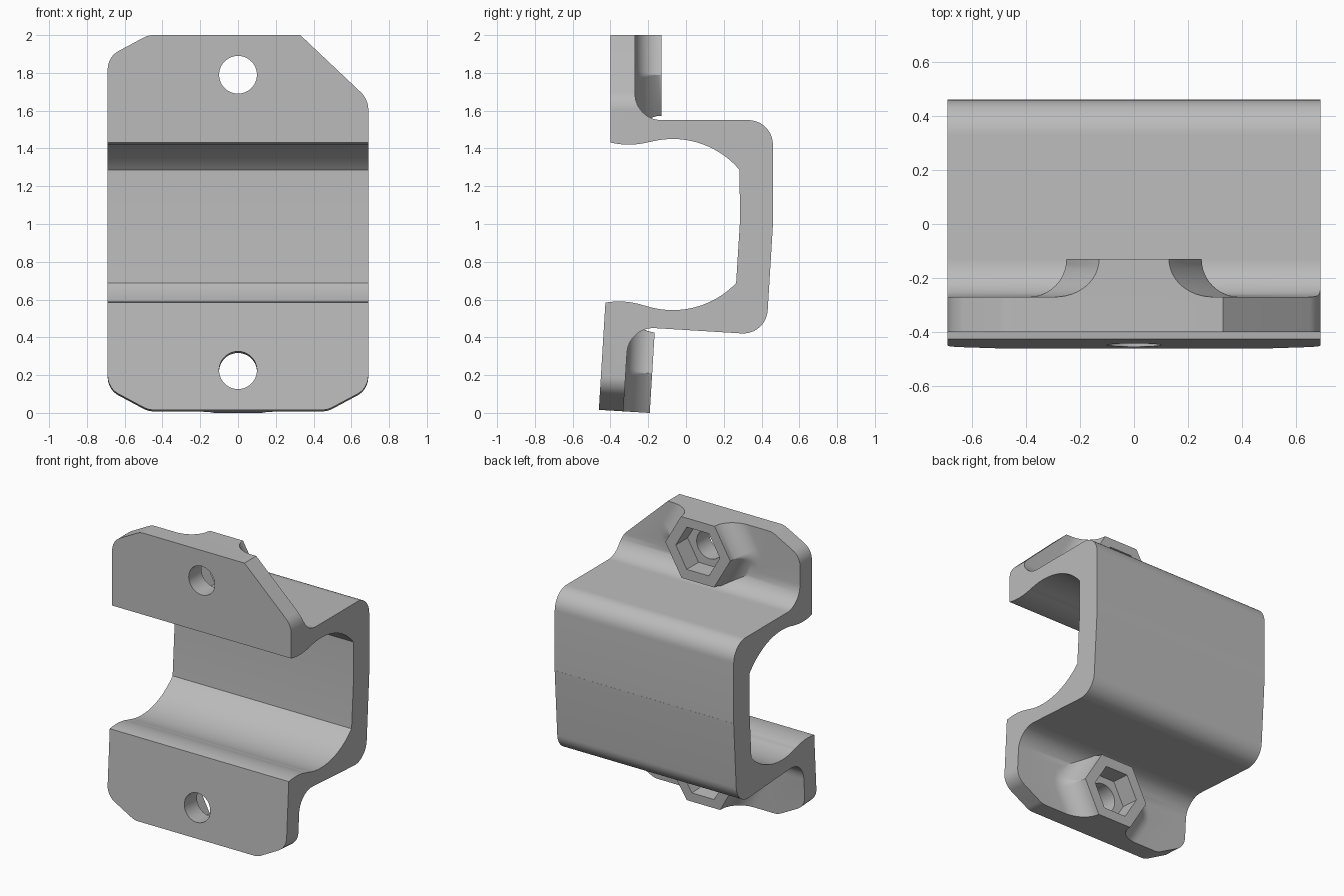
import bpy, bmesh
from math import sin, cos, pi, radians, tan
from mathutils import Matrix, Vector

if "Cube" in bpy.data.objects:
    bpy.data.objects.remove(bpy.data.objects["Cube"])

HALF_W, HOLE_Z, FILLET = 0.69, 1.79, 0.14
FRONT_Y, FLANGE_Y, BOSS_Y = -0.40, -0.27, -0.13

grey = bpy.data.materials.new("plain grey")
grey.use_nodes = True
grey.diffuse_color = (0.5, 0.5, 0.5, 1)
grey.node_tree.nodes["Principled BSDF"].inputs["Base Color"].default_value = (0.5, 0.5, 0.5, 1)


def loft(name, rings):
    """Closed solid through matching rings of 3D points."""
    bm = bmesh.new()
    loops = [[bm.verts.new(p) for p in ring] for ring in rings]
    n = len(loops[0])
    for a, b in zip(loops, loops[1:]):
        for i in range(n):
            bm.faces.new((a[i], a[(i + 1) % n], b[(i + 1) % n], b[i]))
    bm.faces.new(loops[0])
    bm.faces.new(loops[-1])
    bmesh.ops.remove_doubles(bm, verts=bm.verts, dist=0.0003)
    bmesh.ops.recalc_face_normals(bm, faces=bm.faces)
    mesh = bpy.data.meshes.new(name)
    bm.to_mesh(mesh)
    bm.free()
    mesh.materials.append(grey)
    obj = bpy.data.objects.new(name, mesh)
    bpy.context.collection.objects.link(obj)
    return obj


def prism_y(name, outline, y0, y1):
    return loft(name, [[(x, y, z) for x, z in outline] for y in (y0, y1)])


def arc(cx, cz, r, a0, a1, n=12):
    steps = [radians(a0 + (a1 - a0) * i / n) for i in range(n + 1)]
    return [(cx + r * cos(a), cz + r * sin(a)) for a in steps]


def ngon(r, n):
    return [(r * cos(2 * pi * i / n), HOLE_Z + r * sin(2 * pi * i / n)) for i in range(n)]


def rounded(corners, n=8):
    """Outline from (x, z, radius) corners with filleted bends."""
    pts = []
    for i, (x, z, r) in enumerate(corners):
        p = Vector((x, z))
        if not r:
            pts.append(tuple(p))
            continue
        u = (Vector(corners[i - 1][:2]) - p).normalized()
        v = (Vector(corners[(i + 1) % len(corners)][:2]) - p).normalized()
        half = u.angle(v) / 2
        centre = p + (u + v).normalized() * r / sin(half)
        a, b = p + u * r / tan(half) - centre, p + v * r / tan(half) - centre
        for k in range(n + 1):
            d = a.lerp(b, k / n).normalized() * r
            pts.append(tuple(centre + d))
    return pts


def boolean(obj, tool, operation):
    mod = obj.modifiers.new(operation, 'BOOLEAN')
    mod.operation, mod.solver, mod.object = operation, 'EXACT', tool
    bpy.context.view_layer.objects.active = obj
    bpy.ops.object.modifier_apply(modifier=mod.name)
    bpy.data.objects.remove(tool)


def clamp_half(name, outline):
    # Side profile: flange, wavy inner seat, back wall, filleted shelf
    profile = [(FRONT_Y, 2.1)]
    profile += arc(-0.303, 1.84, 0.42, 256.6, 285, 10)
    profile += arc(-0.07, 0.986, 0.464, 105, 40.2, 20)
    profile += [(0.285, 0.8), (0.46, 0.8)]
    profile += arc(0.33, 1.42, 0.13, 0, 90)
    profile += arc(BOSS_Y, 1.69, FILLET, 270, 180)
    profile += [(FLANGE_Y, 2.1)]
    profile[1] = (FRONT_Y, profile[1][1])
    body = loft(name, [[(x, y, z) for y, z in profile] for x in (-0.8, 0.8)])

    # Hexagonal nut boss flaring into the flange
    rings = []
    for k in range(13):
        t = pi / 2 * k / 12
        off = FILLET * (1 - cos(t)) + 0.0005
        ring = []
        for i, (x, z) in enumerate(ngon(0.25, 6)):
            ring += [(x + dx, BOSS_Y - FILLET * sin(t), z + dz)
                     for dx, dz in arc(0, 0, off, 60 * i - 30, 60 * i + 30, 6)]
        rings.append(ring)
    rings.append([(x, -0.33, z) for x, y, z in rings[-1]])
    boolean(body, loft("boss", rings), 'UNION')

    # Front silhouette, nut pocket and bolt hole
    boolean(body, prism_y("silhouette", rounded(outline), -1, 1), 'INTERSECT')
    boolean(body, prism_y("pocket", ngon(0.17, 6), -0.26, 0), 'DIFFERENCE')
    boolean(body, prism_y("bolt_hole", ngon(0.1, 48), -0.6, -0.2), 'DIFFERENCE')
    return body


def left_corners(bottom):
    return [(-HALF_W, bottom, 0), (-HALF_W, 1.885, 0.11), (-0.475, 2.0, 0.11)]


# Upper half has one long chamfer, lower half is symmetric
upper = clamp_half("clamp_bracket", left_corners(0.997) + [
    (0.33, 2.0, 0), (HALF_W, 1.66, 0.13), (HALF_W, 0.997, 0)])
lower = clamp_half("lower_half", left_corners(0.96) + [
    (-x, z, r) for x, z, r in reversed(left_corners(0.96))])

# Flip the lower half and lean it slightly forward
lower.data.transform(Matrix.Translation((0, 0.06, 1.988))
                     @ Matrix.Rotation(radians(-3.5), 4, 'X')
                     @ Matrix.Scale(-1, 4, (0, 0, 1)))
lower.data.flip_normals()
boolean(upper, lower, 'UNION')

bpy.ops.object.select_all(action='DESELECT')
upper.select_set(True)
bpy.context.view_layer.objects.active = upper
bpy.ops.object.shade_smooth_by_angle(angle=radians(25))
